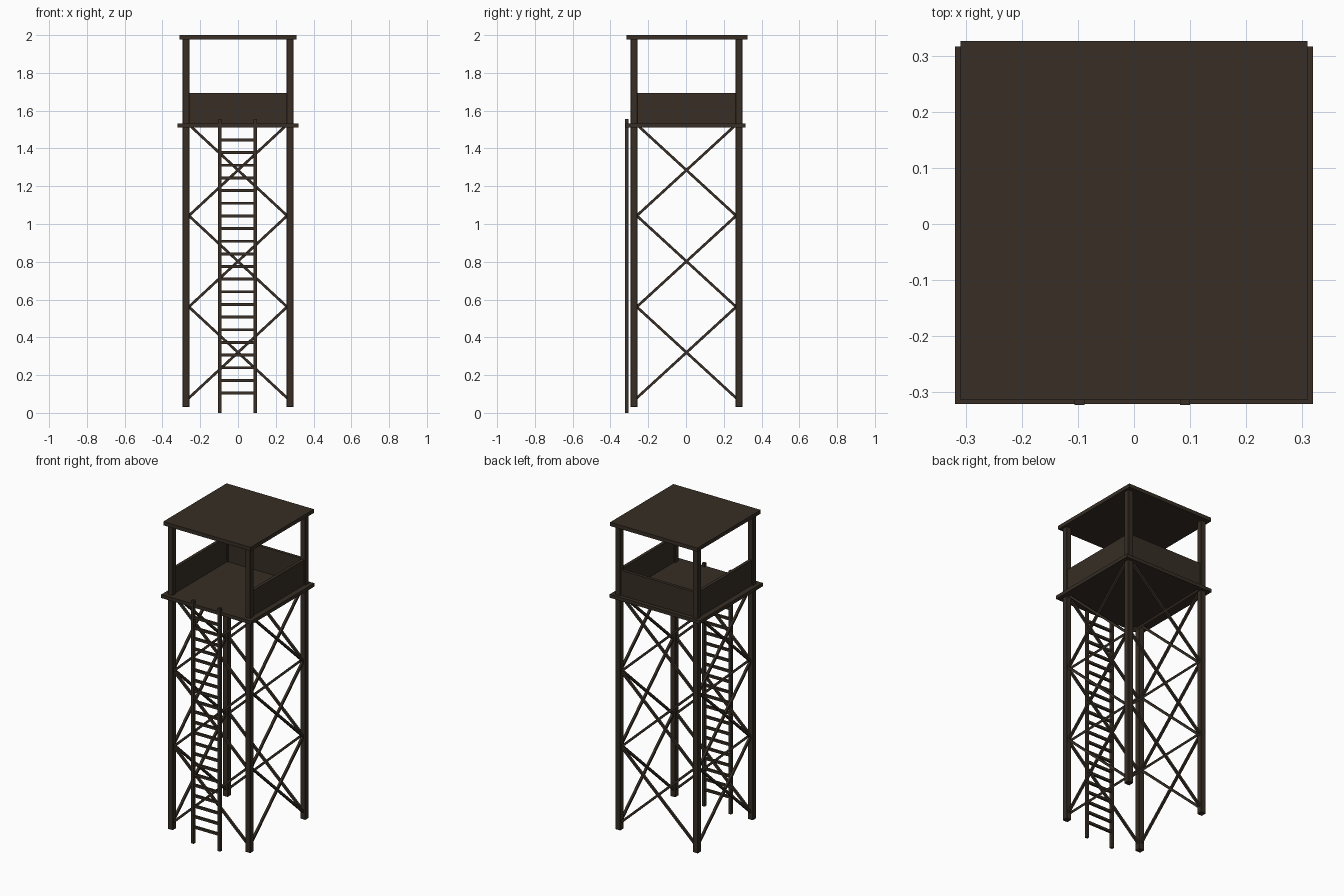
import bpy
import math
from mathutils import Vector

if "Cube" in bpy.data.objects:
    bpy.data.objects.remove(bpy.data.objects["Cube"])

wood = bpy.data.materials.new("dark_brown_wood")
wood.diffuse_color = (0.038, 0.027, 0.018, 1)
wood.use_nodes = True
wood.node_tree.nodes["Principled BSDF"].inputs["Base Color"].default_value = wood.diffuse_color

CY = 0.0025            # tower centre in y
LX, LY = 0.2745, 0.278  # leg centre offsets


def box(name, lo, hi, bevel=0.0):
    """Axis-aligned box between two corners."""
    lo, hi = Vector(lo), Vector(hi)
    bpy.ops.mesh.primitive_cube_add(size=1, location=(lo + hi) / 2)
    ob = bpy.context.object
    ob.name = name
    ob.scale = hi - lo
    bpy.ops.object.transform_apply(location=False, rotation=False, scale=True)
    ob.data.materials.append(wood)
    if bevel:
        mod = ob.modifiers.new("bevel", 'BEVEL')
        mod.width = bevel
        mod.segments = 1
    return ob


def bar(name, a, b, t):
    """Square bar from point a to point b."""
    a, b = Vector(a), Vector(b)
    d = b - a
    ob = box(name, (-t / 2, -t / 2, -d.length / 2), (t / 2, t / 2, d.length / 2))
    ob.location = (a + b) / 2
    # rotate about the world axis square to the bar so it stays flat to its side
    ob.rotation_mode = 'QUATERNION'
    ob.rotation_quaternion = Vector((0, 0, 1)).rotation_difference(d)
    return ob


# Four full-height legs
for sx, nx in ((-1, "left"), (1, "right")):
    for sy, ny in ((-1, "front"), (1, "back")):
        x, y = sx * LX, CY + sy * LY
        box(f"{ny}_{nx}_leg", (x - 0.0185, y - 0.0185, 0.03),
            (x + 0.0185, y + 0.0185, 1.98), 0.003)

# Platform floor and roof
box("platform_floor", (-0.319, -0.321, 1.511), (0.319, 0.316, 1.533))
box("roof", (-0.309, -0.314, 1.976), (0.309, 0.326, 2.0))

# Railing panels on three sides, front left open for the ladder
P = 0.01
box("back_railing", (-LX, CY + LY - P, 1.53), (LX, CY + LY + P, 1.693))
for s, n in ((-1, "left"), (1, "right")):
    box(f"{n}_railing", (s * LX - P, CY - LY, 1.53), (s * LX + P, CY + LY, 1.693))

# Three crossed braces on each of the four sides
H = 0.243
for zc in (0.32, 0.8025, 1.285):
    for s in (-1, 1):
        for d in (-1, 1):
            bar("front_brace" if s < 0 else "back_brace",
                (-0.262, CY + s * LY, zc - d * H), (0.262, CY + s * LY, zc + d * H), 0.014)
            bar("left_brace" if s < 0 else "right_brace",
                (s * LX, CY - 0.265, zc - d * H), (s * LX, CY + 0.265, zc + d * H), 0.014)

# Ladder rails and rungs
for xc, n in ((-0.097, "left"), (0.091, "right")):
    box(f"{n}_ladder_rail", (xc - 0.009, -0.323, 0), (xc + 0.009, -0.305, 1.555))
for i in range(21):
    z = 0.105 + i * 0.067
    box("ladder_rung", (-0.097, -0.321, z - 0.0075), (0.091, -0.307, z + 0.0075))
